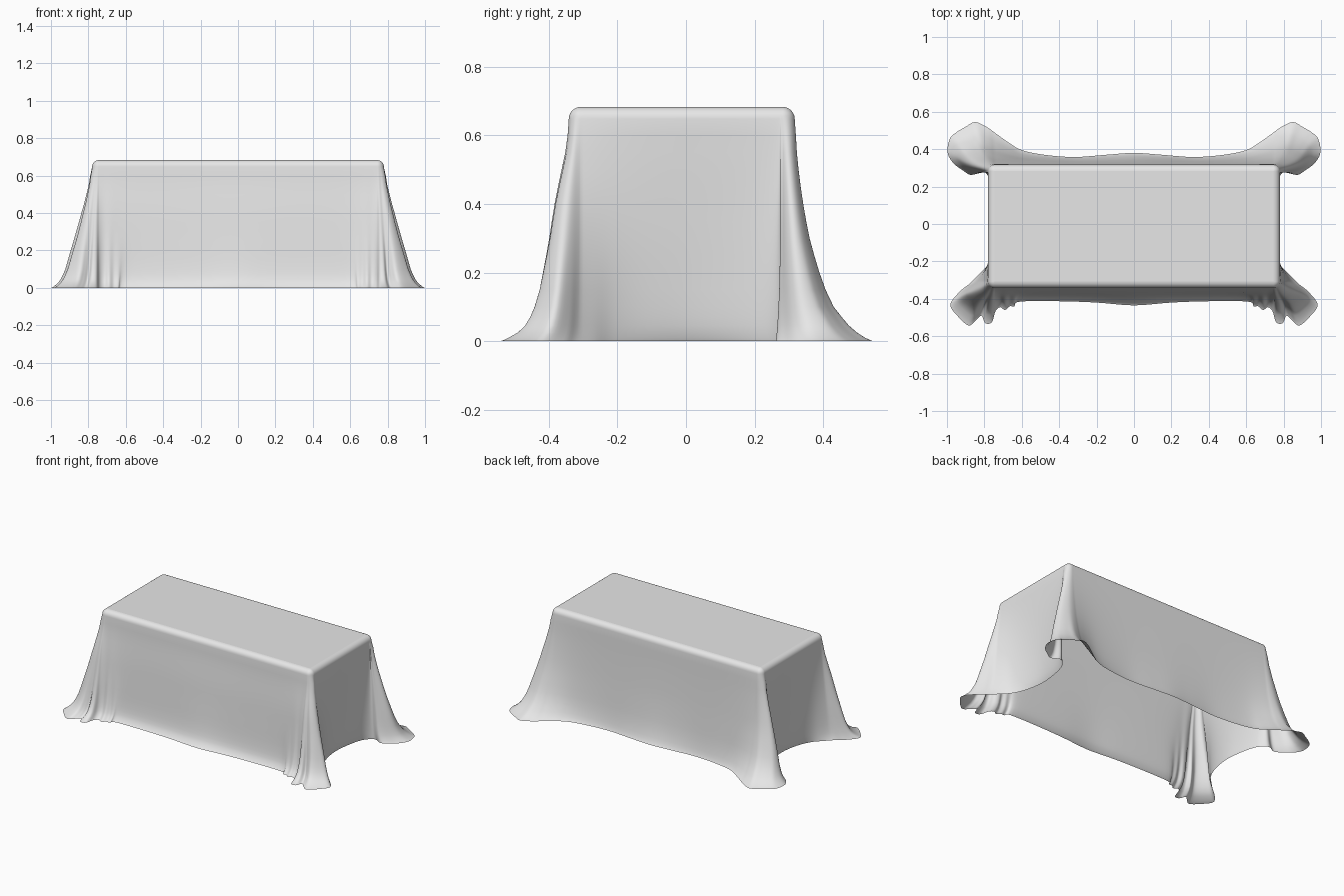
import bpy, bmesh, math
from mathutils import Vector

if "Cube" in bpy.data.objects:
    bpy.data.objects.remove(bpy.data.objects["Cube"])

# Hem outline on the floor, right half: back centre -> right side -> front centre
HEM = [(0, .38), (.15, .37), (.32, .358), (.48, .37), (.6, .395), (.67, .435), (.74, .485),
       (.79, .52), (.85, .545), (.9, .52), (.95, .49), (.985, .455), (.997, .385), (.97, .33),
       (.92, .29), (.87, .262), (.82, .285), (.785, .27), (.75, .22),
       (.725, .12), (.715, 0), (.735, -.12), (.775, -.21), (.83, -.27), (.88, -.32),
       (.93, -.36), (.982, -.43), (.945, -.49), (.885, -.542), (.845, -.515), (.815, -.49),
       (.795, -.53), (.76, -.525), (.74, -.465), (.715, -.445), (.69, -.46), (.665, -.44),
       (.64, -.44), (.61, -.415), (.4, -.413), (.2, -.42), (0, -.435)]
# Spread towards the hem at each height: sideways, backwards, forwards
SPREAD = [(.60, .06, .02, .02), (.55, .10, .035, .06), (.5, .16, .06, .12),
          (.45, .22, .09, .18), (.4, .29, .125, .235), (.35, .355, .165, .28),
          (.3, .42, .21, .32), (.25, .485, .27, .365), (.2, .55, .335, .41),
          (.15, .61, .41, .455), (.1, .67, .51, .52), (.07, .725, .61, .58),
          (.045, .78, .70, .65), (.025, .85, .80, .75), (.01, .93, .90, .88),
          (.003, .975, .965, .95), (0, 1, 1, 1)]
TOP, R, SUB = .683, .035, 5
CX, CY0, CY1 = .745, -.307, .282        # flat top before the rounded rim


def smooth_loop(pts):
    """Closed Catmull-Rom curve through the points."""
    out, n = [], len(pts)
    for i in range(n):
        a, b, c, d = (pts[(i + k) % n] for k in (-1, 0, 1, 2))
        for s in range(SUB):
            t = s / SUB
            out.append(.5 * (2 * b + (c - a) * t + (2 * a - 5 * b + 4 * c - d) * t * t
                             + (3 * b - a - 3 * c + d) * t ** 3))
    return out


right = [Vector(p) for p in HEM]
left = [Vector((-p.x, p.y)) for p in reversed(right[1:-1])]
hem = smooth_loop(right + left)
n = len(hem)

# Softer outline that the folds melt into higher up
soft = hem
for _ in range(30):
    soft = [.25 * soft[i - 1] + .5 * soft[i] + .25 * soft[(i + 1) % n] for i in range(n)]

# Table rim position for each hem point, always advancing round the table
core, ang = [None] * n, [0] * n
hi_x, lo_y, turn = 0, CY1, 0
for i in range(n // 2 + 1):
    p = soft[i]
    cx, cy = max(0, min(CX, p.x)), max(CY0, min(CY1, p.y))
    if cy >= CY1 and turn < 1.5:
        hi_x = cx = max(hi_x, cx)
    elif cy <= CY0:
        hi_x = cx = min(hi_x, cx)
    else:
        hi_x = cx = CX
    lo_y = cy = min(lo_y, cy)
    turn = max(turn, math.atan2(p.x - cx, p.y - cy))
    if CY0 < cy < CY1:
        turn = math.pi / 2
    core[i], ang[i] = Vector((cx, cy)), turn
    core[-i], ang[-i] = Vector((-cx, cy)), -turn
out_dir = [Vector((math.sin(a), math.cos(a))) for a in ang]

# Rings: rounded rim first, then the hanging cloth
rings = []
for k in range(0, 7):
    a = math.radians(15 * k)
    r = max(R * math.sin(a), .001)
    rings.append([(c.x + d.x * r, c.y + d.y * r, TOP - R + R * math.cos(a))
                  for c, d in zip(core, out_dir)])
for z, fx, fb, ff in SPREAD:
    ring = []
    t = min(1, z / .38)
    melt = t * t * (3 - 2 * t)
    for p, s, c, d in zip(hem, soft, core, out_dir):
        rim = c + d * R
        target = p.lerp(s, melt)
        back = min(1, max(0, (c.y - CY0) / (CY1 - CY0)))
        fy = ff + (fb - ff) * back
        ring.append((rim.x + (target.x - rim.x) * fx, rim.y + (target.y - rim.y) * fy, z))
    rings.append(ring)

bm = bmesh.new()
rows = [[bm.verts.new(v) for v in ring] for ring in rings]
bm.faces.new(rows[0])                    # flat table top
for upper, lower in zip(rows, rows[1:]):
    for i in range(n):
        j = (i + 1) % n
        bm.faces.new((upper[i], lower[i], lower[j], upper[j]))
bmesh.ops.remove_doubles(bm, verts=bm.verts, dist=.0003)
bmesh.ops.recalc_face_normals(bm, faces=bm.faces)
bm.normal_update()
if max(bm.faces, key=lambda f: f.calc_area()).normal.z < 0:
    bmesh.ops.reverse_faces(bm, faces=bm.faces)

mesh = bpy.data.meshes.new("tablecloth")
bm.to_mesh(mesh)
bm.free()
cloth = bpy.data.objects.new("tablecloth", mesh)
bpy.context.collection.objects.link(cloth)

# Plain light grey cloth
mat = bpy.data.materials.new("light grey cloth")
mat.diffuse_color = (.8, .8, .8, 1)
mat.use_nodes = True
mat.node_tree.nodes["Principled BSDF"].inputs["Base Color"].default_value = mat.diffuse_color
mesh.materials.append(mat)
for poly in mesh.polygons:
    poly.use_smooth = poly.area < .5     # the big top face stays flat
